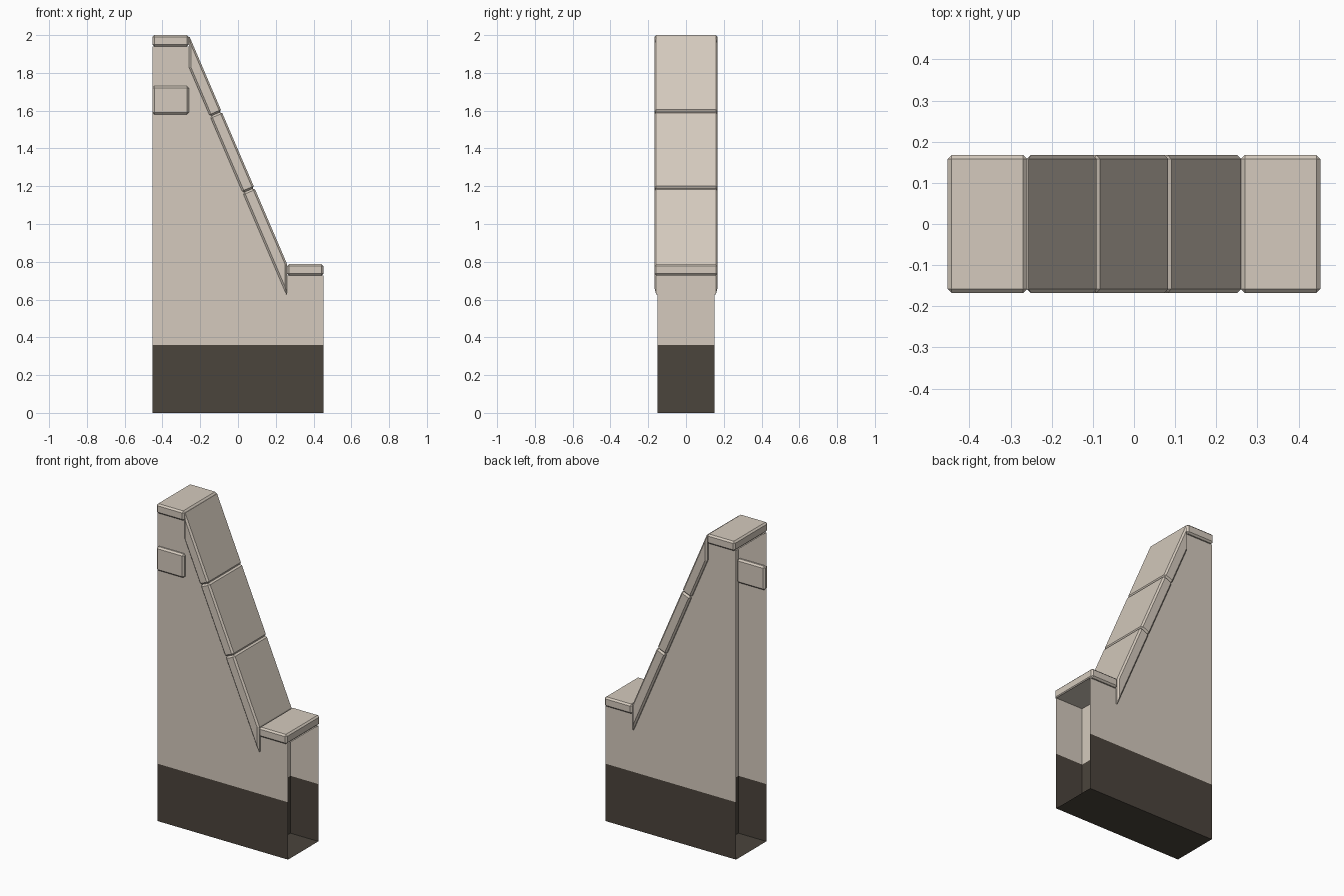
import bpy, bmesh
from mathutils import Vector

default = bpy.data.objects.get("Cube")
if default:
    bpy.data.objects.remove(default)

END, STEP, TOP, LOW = 0.453, 0.26, 2.0, 0.787   # half length, pier edge, cap heights
WALL_Y, TRIM_Y, BASE_Z, CAP_H = 0.15, 0.168, 0.36, 0.06


def material(name, rgb):
    m = bpy.data.materials.new(name)
    m.use_nodes = True
    color = (*rgb, 1.0)
    m.diffuse_color = color
    bsdf = next(n for n in m.node_tree.nodes if n.type == 'BSDF_PRINCIPLED')
    bsdf.inputs["Base Color"].default_value = color
    return m


plaster = material("warm beige plaster", (0.66, 0.59, 0.51))
plinth = material("dark brown plinth", (0.07, 0.058, 0.045))


def extrude_profile(points, y0, y1):
    """Extrude an x-z outline from y0 to y1."""
    bm = bmesh.new()
    face = bm.faces.new([bm.verts.new((x, y0, z)) for x, z in points])
    moved = bmesh.ops.extrude_face_region(bm, geom=[face])["geom"]
    verts = [v for v in moved if isinstance(v, bmesh.types.BMVert)]
    bmesh.ops.translate(bm, verts=verts, vec=(0, y1 - y0, 0))
    bmesh.ops.recalc_face_normals(bm, faces=bm.faces)
    return bm


def finish(bm, name, *mats):
    mesh = bpy.data.meshes.new(name)
    bm.to_mesh(mesh)
    bm.free()
    obj = bpy.data.objects.new(name, mesh)
    bpy.context.collection.objects.link(obj)
    for m in mats:
        mesh.materials.append(m)
    return obj


def stone(name, points, y0=-TRIM_Y, y1=TRIM_Y):
    """A trim stone with chamfered edges."""
    obj = finish(extrude_profile(points, y0, y1), name, plaster)
    bevel = obj.modifiers.new("chamfer", 'BEVEL')
    bevel.width = 0.01
    bevel.segments = 1
    return obj


def rect(x0, x1, z0, z1):
    return [(x0, z0), (x1, z0), (x1, z1), (x0, z1)]


# Wall shell: hollow, open-ended piers either side of a closed sloping core
drop = 0.08
outline = [(-END, 0), (END, 0), (END, LOW - CAP_H), (STEP, LOW - CAP_H),
           (STEP, LOW - drop), (-STEP, TOP - drop), (-STEP, TOP - CAP_H),
           (-END, TOP - CAP_H)]
wall = extrude_profile(outline, -WALL_Y, WALL_Y)
open_faces = [f for f in wall.faces if abs(f.calc_center_median().x) > END - 0.01]
bmesh.ops.delete(wall, geom=open_faces, context='FACES')
for side, height in ((-1, TOP - CAP_H), (1, LOW - CAP_H)):
    corners = [(-WALL_Y, 0), (WALL_Y, 0), (WALL_Y, height), (-WALL_Y, height)]
    wall.faces.new([wall.verts.new((side * STEP, y, z)) for y, z in corners[::side]])
bmesh.ops.bisect_plane(wall, geom=wall.verts[:] + wall.edges[:] + wall.faces[:],
                       plane_co=(0, 0, BASE_Z), plane_no=(0, 0, 1))
for f in wall.faces:
    f.material_index = int(f.calc_center_median().z < BASE_Z)
finish(wall, "wall", plaster, plinth)

# Flat caps on the tall and low piers
stone("tall_cap", rect(-END, -STEP, TOP - CAP_H, TOP))
stone("low_cap", rect(STEP, END, LOW - CAP_H, LOW))

# Three coping stones down the slope, with square joints and plumb outer ends
start, stop = Vector((-STEP, TOP)), Vector((STEP, LOW))
run = stop - start
along = run.normalized()
inward = Vector((along.y, -along.x)) * 0.067
plumb = Vector((0, -0.17))
count = 3
for i in range(count):
    a, b = start + run * (i / count), start + run * ((i + 1) / count)
    under_a = a + (plumb if i == 0 else inward)
    under_b = b + (plumb if i == count - 1 else inward)
    stone(f"slope_coping_{i + 1}", [a, b, under_b, under_a])

# Raised block on the front of the tall pier
stone("front_block", rect(-END, -STEP, 1.58, 1.73), -TRIM_Y, -0.13)
